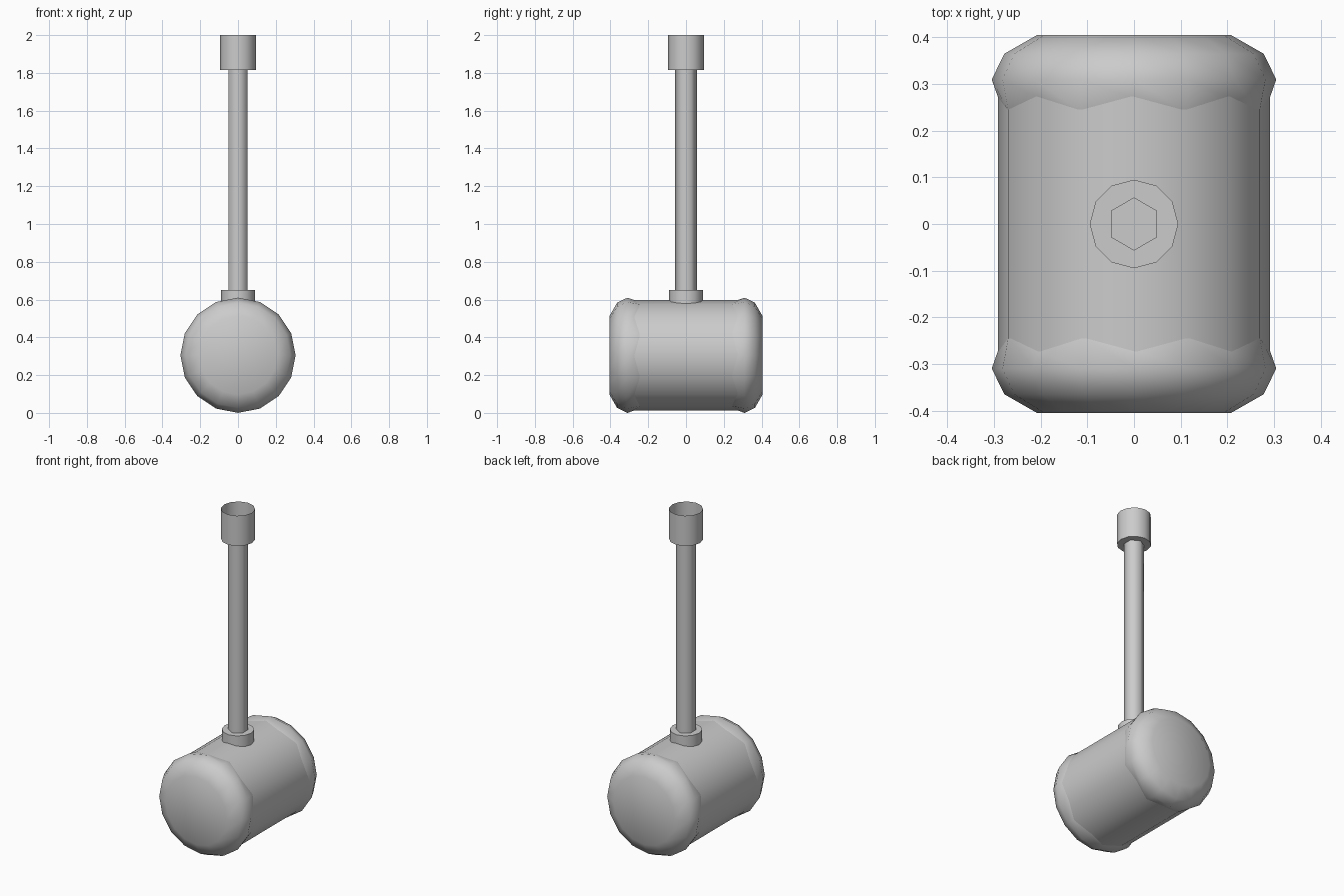
import bpy
import math
from mathutils import Vector

if "Cube" in bpy.data.objects:
    bpy.data.objects.remove(bpy.data.objects["Cube"], do_unlink=True)

grey = bpy.data.materials.new("plain grey")
colour = (0.6, 0.6, 0.6, 1)
grey.use_nodes = True
grey.diffuse_color = colour
grey.node_tree.nodes["Principled BSDF"].inputs["Base Color"].default_value = colour

HEAD_Z = 0.305


def lathe(name, profile, sides, along_y=0, close_start=True, close_end=True,
          zigzag=0.0, smooth=40):
    """Sweep (radius, height) pairs round z, or round the head's y axis."""
    verts, faces = [], []
    for level, (radius, height) in enumerate(profile):
        for i in range(sides):
            a = math.tau * i / sides
            u, v = radius * math.sin(a), radius * math.cos(a)
            h = height - (zigzag if level == 0 and i % 2 else 0)
            verts.append(Vector((u, along_y * h, HEAD_Z + v) if along_y else (u, -v, h)))
    for level in range(len(profile) - 1):
        for i in range(sides):
            j = (i + 1) % sides
            low, high = level * sides, (level + 1) * sides
            faces.append((low + i, low + j, high + j, high + i))
    if close_start:
        faces.append(tuple(reversed(range(sides))))
    if close_end:
        faces.append(tuple(range(len(verts) - sides, len(verts))))
    if along_y > 0:
        faces = [tuple(reversed(f)) for f in faces]
    mesh = bpy.data.meshes.new(name)
    mesh.from_pydata(verts, [], faces)
    mesh.materials.append(grey)
    obj = bpy.data.objects.new(name, mesh)
    bpy.context.collection.objects.link(obj)
    bpy.ops.object.select_all(action="DESELECT")
    obj.select_set(True)
    bpy.context.view_layer.objects.active = obj
    bpy.ops.object.shade_smooth_by_angle(angle=math.radians(smooth))
    return obj


# Barrel of the mallet head
lathe("head_barrel", [(0.292, -0.32), (0.292, 0.32)], 16, along_y=1)

# Rounded striking ends with a scalloped inner edge
end_profile = [(0.291, 0.27), (0.305, 0.31), (0.278, 0.365), (0.208, 0.405)]
for name, side in (("front_striking_end", -1), ("back_striking_end", 1)):
    lathe(name, end_profile, 16, along_y=side, close_start=False,
          zigzag=0.03, smooth=75)

# Handle, its collar on the head, and the open cup at its top
lathe("handle", [(0.057, 0.55), (0.057, 1.83)], 6, smooth=65)
lathe("handle_collar", [(0.09, 0.54), (0.09, 0.65)], 12)
lathe("handle_cup", [(0.095, 1.815), (0.095, 2.0)], 12, close_end=False)
